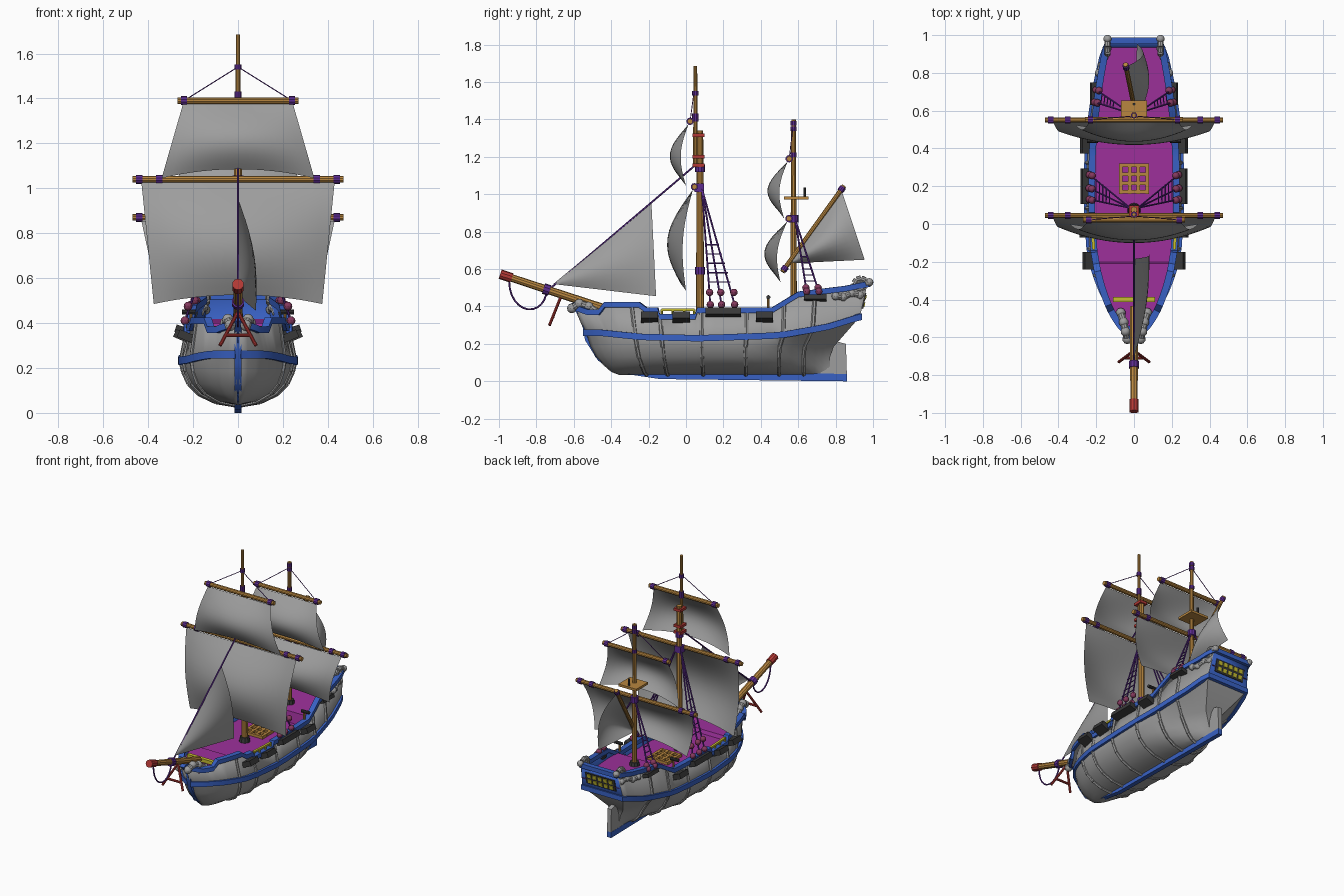
import bpy, bmesh, math
from mathutils import Vector, Matrix

cube = bpy.data.objects.get("Cube")
if cube:
    bpy.data.objects.remove(cube)


def material(name, *rgb):
    m = bpy.data.materials.new(name)
    m.use_nodes = True
    m.diffuse_color = (*rgb, 1)
    m.node_tree.nodes["Principled BSDF"].inputs["Base Color"].default_value = (*rgb, 1)
    return m


GREY = material("grey", .34, .34, .34)
BLUE = material("blue", .04, .12, .55)
WOOD = material("wood", .48, .24, .05)
PURPLE = material("purple", .11, .025, .28)
MAGENTA = material("magenta deck", .34, .03, .33)
RED = material("red", .45, .04, .035)
CHARCOAL = material("charcoal", .04, .04, .04)
YELLOW = material("yellow", .58, .52, .03)
MAROON = material("maroon", .23, .04, .11)


def finish(name, bm, *mats):
    """Turn a bmesh into a smooth object with sharp corners."""
    bmesh.ops.recalc_face_normals(bm, faces=bm.faces)
    for f in bm.faces:
        f.smooth = True
    for e in bm.edges:
        e.smooth = e.calc_face_angle(0) < .6
    mesh = bpy.data.meshes.new(name)
    bm.to_mesh(mesh)
    bm.free()
    for m in mats:
        mesh.materials.append(m)
    obj = bpy.data.objects.new(name, mesh)
    bpy.context.collection.objects.link(obj)
    return obj


def rods(name, segs, r, mat, r2=None, n=10):
    bm = bmesh.new()
    for a, b in segs:
        a, b = Vector(a), Vector(b)
        d = b - a
        place = Matrix.Translation((a + b) / 2) @ d.to_track_quat('Z', 'Y').to_matrix().to_4x4()
        bmesh.ops.create_cone(bm, cap_ends=True, segments=n, radius1=r, radius2=r2 or r,
                              depth=d.length, matrix=place)
    return finish(name, bm, mat)


def chain(pts):
    return list(zip(pts, pts[1:]))


def balls(name, centres, r, mat):
    bm = bmesh.new()
    for c in centres:
        bmesh.ops.create_uvsphere(bm, u_segments=10, v_segments=6, radius=r, matrix=Matrix.Translation(c))
    return finish(name, bm, mat)


def boxes(name, centres, size, mat, rx=0, ry=0):
    bm = bmesh.new()
    for c in centres:
        tilt = Matrix.Rotation(rx, 4, 'X') @ Matrix.Rotation(ry, 4, 'Y')
        bmesh.ops.create_cube(bm, size=1, matrix=Matrix.Translation(c) @ tilt @ Matrix.Diagonal((*size, 1)))
    return finish(name, bm, mat)


def grid(name, nu, nv, point, mat):
    bm = bmesh.new()
    rows = [[bm.verts.new(point(i / nu, j / nv)) for j in range(nv + 1)] for i in range(nu + 1)]
    for a, b in chain(rows):
        for j in range(nv):
            bm.faces.new((a[j], b[j], b[j + 1], a[j + 1]))
    bmesh.ops.remove_doubles(bm, verts=bm.verts, dist=1e-5)
    return finish(name, bm, mat)


def prism(name, outline, width, mat):
    bm = bmesh.new()
    face = bm.faces.new([bm.verts.new((-width / 2, y, z)) for y, z in outline])
    out = bmesh.ops.extrude_face_region(bm, geom=[face])["geom"]
    bmesh.ops.translate(bm, vec=(width, 0, 0), verts=[v for v in out if isinstance(v, bmesh.types.BMVert)])
    return finish(name, bm, mat)


def ribbon(name, pts, width, height, mat):
    """Square moulding swept along a path."""
    bm = bmesh.new()
    rings = []
    for i, p in enumerate(pts):
        t = pts[min(i + 1, len(pts) - 1)] - pts[max(i - 1, 0)]
        side = Vector((t.y, -t.x, 0)).normalized() * width / 2
        up = Vector((0, 0, height / 2))
        rings.append([bm.verts.new(p + o) for o in (side + up, side - up, -side - up, up - side)])
    for a, b in chain(rings):
        for k in range(4):
            bm.faces.new((a[k], b[k], b[k - 1], a[k - 1]))
    bm.faces.new(rings[0])
    bm.faces.new(rings[-1])
    return finish(name, bm, mat)


def look(table, t):
    for (a, p), (b, q) in chain(table):
        if t <= b:
            return p + (q - p) * max(0, t - a) / (b - a)
    return table[-1][1]


# Hull shape: sheer, wale and plan curves, then rows of depth, breadth, bow, stern, aft fullness
SHEER = [(-.6, .4), (-.52, .37), (-.46, .37), (-.43, .41), (-.25, .41), (-.21, .38), (-.15, .38), (-.14, .345),
         (.05, .345), (.06, .38), (.46, .38), (.6, .465), (.85, .495), (.97, .52)]
WALE = [(-.5, .26), (-.25, .237), (.07, .23), (.5, .245), (.77, .29), (.97, .345)]
PLAN = [(0, .03), (.04, .33), (.08, .51), (.12, .64), (.17, .76), (.23, .87), (.3, .95), (.4, .99), (.5, 1),
        (.6, .985), (.7, .95), (.85, .82), (1, .63)]
ROWS = [(.035, .012, -.36, .77, 1), (.05, .1, -.4, .77, .12), (.085, .175, -.44, .77, .15),
        (.13, .22, -.485, .77, .2), (.185, .245, -.515, .79, .4), (0, .255, -.54, .93, 1), (0, .225, -.6, .97, 1)]
STATIONS = sorted({y for y, z in SHEER} | {-.57, -.54, -.49, -.38, -.32, .15, .25, .35, .53, .7, .78, .92})


def hull(j, y, side=1):
    z, b, bow, stern, aft = ROWS[j]
    u = (y + .6) / 1.57
    s = min(1, max(0, (u - .6) / .4))
    x = b * look(PLAN, u) * (1 - (1 - aft) * s * s * (3 - 2 * s))
    z = look(WALE, y) if j == 5 else look(SHEER, y) if j == 6 else z
    return Vector((side * x, y + (bow + .6) * (1 - u) ** 5 + (stern - .97) * u ** 6, z))


def rail_x(y):
    return hull(6, y).x


bm = bmesh.new()
rings = [[bm.verts.new(hull(j, y, 1)) for j in range(6, -1, -1)] + [bm.verts.new(hull(j, y, -1)) for j in range(7)]
         for y in STATIONS]
for a, b in chain(rings):
    for k in range(13):
        bm.faces.new((a[k], b[k], b[k + 1], a[k + 1]))
end = rings[-1]
for k in range(6):
    stern_face = bm.faces.new((end[k], end[k + 1], end[12 - k], end[13 - k]))
    stern_face.material_index = 1 if k == 0 else 0
shell = finish("hull", bm, GREY, BLUE)
thick = shell.modifiers.new("planking", 'SOLIDIFY')
thick.thickness, thick.offset = .014, -1
thick.material_offset = thick.material_offset_rim = 1

# Mouldings, ribs, keel and rudder
for name, j, w, h in (("wale", 5, .024, .034), ("rail", 6, .036, .03)):
    ribbon(name, [hull(j, y, 1) for y in STATIONS] + [hull(j, y, -1) for y in reversed(STATIONS)], w, h, BLUE)
for y in (-.29, -.14, .08, .325, .525, .69):
    for s in (-1, 1):
        rods("hull_rib", chain([hull(j, y, s) for j in range(7)]), .011, GREY, n=6)
prism("keel_and_stem", [(-.63, .41), (-.56, .34), (-.54, .22), (-.47, .11), (-.36, .045), (-.14, .012), (.86, 0),
                        (.86, .04), (-.12, .045), (-.32, .075), (-.43, .135), (-.49, .225), (-.51, .34),
                        (-.58, .43)], .032, BLUE)
prism("rudder", [(.72, .04), (.86, .04), (.855, .2), (.8, .215), (.79, .28), (.72, .28)], .03, GREY)

# Decks
DECK = [(-.6, .35), (-.21, .35), (-.2, .325), (.47, .325), (.48, .4), (.97, .42)]
deck_ys = sorted([y for y in STATIONS if -.56 < y < .96] + [-.2, .47, .48, .955])
grid("deck", len(deck_ys) - 1, 1,
     lambda u, v: (lambda y: ((2 * v - 1) * rail_x(y), y, look(DECK, y)))(deck_ys[round(u * (len(deck_ys) - 1))]),
     MAGENTA)
bars = [-.07 + .0467 * i for i in range(4)]
boxes("hatch_bars_long", [(x, .24, .335) for x in bars], (.018, .16, .02), WOOD)
boxes("hatch_bars_cross", [(0, .24 + x, .334) for x in bars], (.16, .018, .02), WOOD)
boxes("bow_beam", [(0, -.4, .375)], (.22, .025, .025), YELLOW)

# Stern windows
boxes("window_panel", [(0, .951, .43)], (.23, .01, .085), CHARCOAL, rx=-.21)
boxes("stern_windows", [(.042 * i, .956 + .2 * d, .43 + d) for i in range(-2, 3) for d in (-.02, .02)],
      (.028, .009, .026), YELLOW, rx=-.21)

for s in (-1, 1):
    # Gangway fence
    fence = [Vector((s * rail_x(y), y, .383)) for y in (-.13, -.07, -.01, .045)]
    ribbon("gangway_rail", fence, .016, .012, YELLOW)
    rods("gangway_posts", [(p, p - Vector((0, 0, .05))) for p in fence], .007, YELLOW)
    # Port lids and shroud channels
    boxes("port_lids", [(s * (rail_x(y) + .03), y, .342) for y in (-.195, -.025, .42)],
          (.07, .092, .036), CHARCOAL, ry=-.4 * s)
    boxes("main_channel", [(s * (rail_x(.2) + .025), .2, .368)], (.06, .19, .035), CHARCOAL, ry=-.3 * s)
    boxes("mizzen_channel", [(s * (rail_x(.69) + .015), .69, .445)], (.05, .12, .025), CHARCOAL, ry=-.3 * s)
    rods("swivel_post", [((s * .21, .44, .36), (s * .21, .44, .44))], .007, WOOD)
    rods("swivel_gun", [((s * .19, .44, .45), (s * .25, .44, .45))], .011, CHARCOAL)
    # Shrouds, ratlines and deadeyes
    for label, top, feet, zf in (("main", (s * .02, .085, 1.03), (.13, .19, .26), .41),
                                 ("mizzen", (s * .015, .585, .86), (.645, .71), .48)):
        eyes = [Vector((s * (rail_x(y) + .012), y, zf)) for y in feet]
        uppers = [e + Vector((-s * .014, -.004, .065 if label == "main" else .02)) for e in eyes]
        top = Vector(top)
        rods(label + "_shrouds", [(e, top) for e in eyes], .005, PURPLE, n=6)
        rods(label + "_ratlines", [(uppers[0].lerp(top, k), uppers[-1].lerp(top, k))
                                   for k in (.1, .19, .28, .37, .46)], .0035, PURPLE, n=6)
        balls(label + "_deadeyes", eyes + uppers, .02, MAROON)
    # Carved scrolls at stern and bow
    curl = [(s * .14, .93 + .042 * (1 - k / 16) * math.cos(k * .7), .515 + .04 * (1 - k / 16) * math.sin(k * .7))
            for k in range(13)]
    tail = [(s * .185, .8, .455), (s * .17, .84, .45), (s * .155, .885, .47), (s * .145, .93, .46)]
    rods("stern_scroll", chain(tail) + chain(curl), .017, GREY)
    balls("stern_scroll_knobs", tail + [(s * .14, .98, .53), (s * .14, .93, .515)], .022, GREY)
    bow = [(s * .035, -.61, .39), (s * .045, -.57, .415), (s * .055, -.52, .4), (s * .07, -.47, .365)]
    rods("bow_scroll", chain(bow), .02, GREY)
    balls("bow_scroll_knobs", bow, .026, GREY)

# Masts with bands
rods("main_mast", [((0, .075, .32), (0, .075, 1.34))], .022, WOOD, .017)
rods("main_topmast", [((0, .05, 1.16), (0, .05, 1.685))], .012, WOOD, .01)
rods("mizzen_mast", [((0, .575, .39), (0, .575, 1.4))], .018, WOOD, .012)
boxes("mast_straps", [(0, .066, z) for z in (1.155, 1.2, 1.315)], (.055, .065, .018), RED)
boxes("main_mast_block", [(0, .07, 1.035)], (.05, .05, .045), PURPLE)
rods("mast_bands", [((0, y, z - .012), (0, y, z + .012)) for y, z in
                    ((.05, 1.54), (.05, 1.42), (.05, 1.4), (.575, 1.38), (.575, 1.35), (.575, 1.21))], .017, PURPLE)
rods("lower_mast_bands", [((0, y, z - .02), (0, y, z + .02)) for y, z in ((.075, .59), (.075, 1.14), (.575, .87))],
     .027, PURPLE)
rods("mast_feet", [((0, .075, .32), (0, .075, .36)), ((0, .575, .39), (0, .575, .43))], .038, CHARCOAL, .03)
boxes("lookout_platform", [(0, .59, .98)], (.14, .13, .016), WOOD)
rods("lookout_post", [((0, .635, .98), (0, .635, 1.035))], .007, CHARCOAL)

# Yards with bands, lifts and square sails
def square_sail(name, top, foot, belly, edge):
    (wt, yt, zt), (wb, yb, zb) = top, foot

    def point(u, v):
        s = 2 * u - 1
        mid = 1 - s * s
        y = yt + (yb - yt) * v - math.sin(math.pi * v) * (edge + (belly - edge) * mid) - .03 * mid * v * v
        return s * (wt + (wb - wt) * v), y, zt + (zb - zt) * v + .04 * mid * v * v
    grid(name, 16, 12, point, GREY)


for name, half, y, z, lift, foot, belly in (
        ("main_course", .47, .045, 1.04, 1.15, (.375, 0, .485), .11),
        ("main_topsail", .27, .022, 1.39, 1.54, (.34, 0, 1.045), .085),
        ("mizzen_course", .47, .55, .87, 1.0, (.36, .505, .53), .095),
        ("mizzen_topsail", .26, .552, 1.19, 1.36, (.31, .525, .87), .09)):
    rods(name + "_yard", [((-half, y, z), (half, y, z))], .0145, WOOD)
    rods(name + "_yard_bands", [((s * x - .014, y, z), (s * x + .014, y, z)) for s in (-1, 1)
                                for x in ((half - .03, half - .12) if half > .4 else (half - .03,))], .02, PURPLE)
    if half < .4:
        rods(name + "_lifts", [((0, y + .02, lift), (s * (half - .03), y, z)) for s in (-1, 1)], .0025, PURPLE, n=5)
    square_sail(name, (half - .04 if half > .4 else half - .025, y - .008, z - .015), foot, belly, .035)

# Triangular sails
def corner_sail(name, tack, head, clew, bulge):
    tack, head, clew = Vector(tack), Vector(head), Vector(clew)

    def point(u, v):
        p = tack.lerp(head.lerp(clew, v), u)
        p.x += bulge * math.sin(math.pi * v) * math.sin(math.pi * u * .75)
        return p
    grid(name, 12, 10, point, GREY)


corner_sail("jib", (0, -.71, .52), (0, -.185, .955), (.08, -.16, .455), .045)
corner_sail("spanker", (.01, .55, .63), (-.042, .832, 1.02), (.015, .955, .65), .085)
rods("spanker_gaff", [((.022, .515, .585), (-.045, .845, 1.045))], .013, WOOD)
rods("gaff_bands", [((.021, .52, .592), (.018, .535, .613)), ((-.041, .825, 1.017), (-.044, .84, 1.038))], .018, PURPLE)
rods("jib_stay", [((0, .055, 1.16), (0, -.745, .48))], .005, PURPLE, n=6)

# Bowsprit with cap, band, slack line and braces
root, tip = Vector((0, -.44, .39)), Vector((0, -.985, .57))
rods("bowsprit", [(root, tip)], .023, WOOD, .02)
rods("bowsprit_cap", [(root.lerp(tip, .9), root.lerp(tip, 1.015))], .026, RED)
rods("bowsprit_band", [(root.lerp(tip, .53), root.lerp(tip, .59))], .029, PURPLE)
rods("slack_line", chain([(0, -.845 - .1 * math.cos(k * math.pi / 12), .53 - .04 * k / 12
                           - .125 * math.sin(k * math.pi / 12)) for k in range(13)]), .005, PURPLE, n=6)
rods("bowsprit_braces", [((0, -.67, .45), (s * .08, -.73, .3)) for s in (-1, 1)]
     + [((-.055, -.71, .345), (.055, -.71, .345))], .008, RED)
